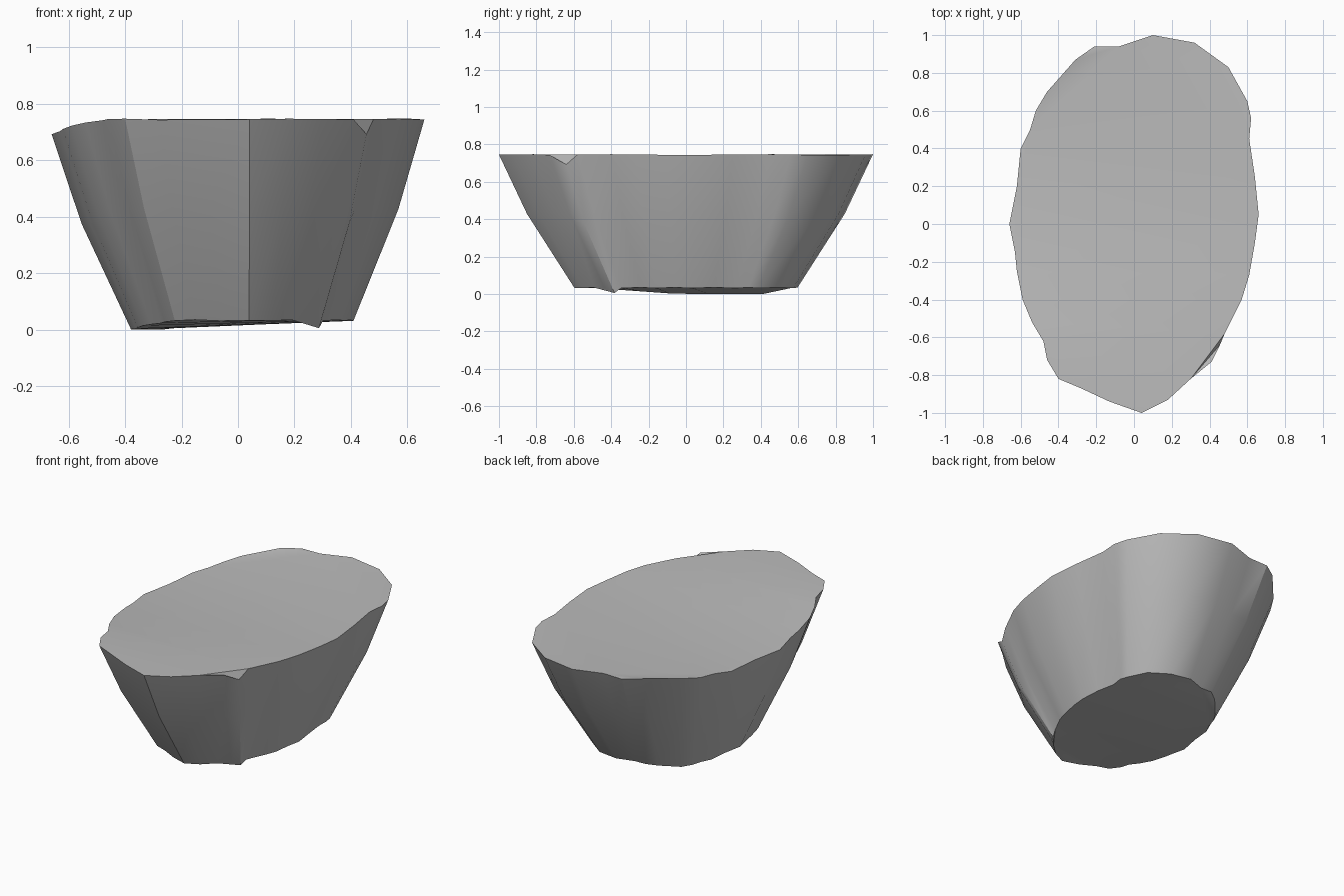
import bpy, bmesh, math

if "Cube" in bpy.data.objects:
    bpy.data.objects.remove(bpy.data.objects["Cube"], do_unlink=True)

# Stone colour
stone = bpy.data.materials.new("stone_grey")
stone.use_nodes = True
colour = (0.5, 0.5, 0.5, 1)
stone.diffuse_color = colour
stone.node_tree.nodes["Principled BSDF"].inputs["Base Color"].default_value = colour

# Rim outline, counter-clockwise from the front point
RIM = [(.04, -1), (.18, -.93), (.3, -.82), (.41, -.73), (.455, -.64), (.48, -.58),
       (.57, -.4), (.61, -.27), (.64, -.1), (.66, .05), (.64, .25), (.61, .45),
       (.62, .56), (.6, .65), (.5, .83), (.32, .96), (.1, 1), (-.08, .94),
       (-.21, .94), (-.31, .87), (-.46, .7), (-.52, .6), (-.55, .5), (-.6, .4),
       (-.62, .2), (-.66, 0), (-.63, -.15), (-.62, -.25), (-.59, -.4), (-.54, -.52),
       (-.48, -.62), (-.46, -.72), (-.4, -.82), (-.28, -.87), (-.13, -.94)]
NOTCH = 4          # the chipped vertex on the left front


def rim_drop(i, x, y):
    """How far the chipped edge sinks at an outline point."""
    if i == NOTCH:
        return .055
    if x > -.3:
        return .002 * (1 + math.sin(5 * i))
    return max(0, min((y + .75) / .75, (.95 - y) / .3, 1)) * .055 * min(1, (-x - .3) / .3)


def base_drop(i, x, y):
    """How far the underside hangs below its usual level."""
    if i == NOTCH:
        return .03
    if x > -.3:
        return .004 * (1 + math.sin(3 * i)) / 2
    return max(0, min((y + .9) / .8, (.95 - y) / .25, 1)) * .034


# Stone body: three scaled rings joined by walls
bm = bmesh.new()
rings = []
for scale, z, shift, drop in ((.597, .035, .015, base_drop),
                              (.85, .43, .007, rim_drop),
                              (1, .747, 0, rim_drop)):
    rings.append([bm.verts.new((x * scale + shift, y * scale, z - drop(i, x, y)))
                  for i, (x, y) in enumerate(RIM)])
n = len(RIM)
for low, high in zip(rings, rings[1:]):
    for i in range(n):
        j = (i + 1) % n
        bm.faces.new((low[i], low[j], high[j], high[i]))

# Flat top and underside
caps = [bm.faces.new(rings[-1]), bm.faces.new(rings[0][::-1])]
bmesh.ops.triangulate(bm, faces=caps)
bmesh.ops.recalc_face_normals(bm, faces=bm.faces)

mesh = bpy.data.meshes.new("stone_body")
bm.to_mesh(mesh)
bm.free()
mesh.materials.append(stone)
body = bpy.data.objects.new("stone_body", mesh)
bpy.context.collection.objects.link(body)
bpy.context.view_layer.objects.active = body
body.select_set(True)
bpy.ops.object.shade_smooth_by_angle(angle=math.radians(30))
